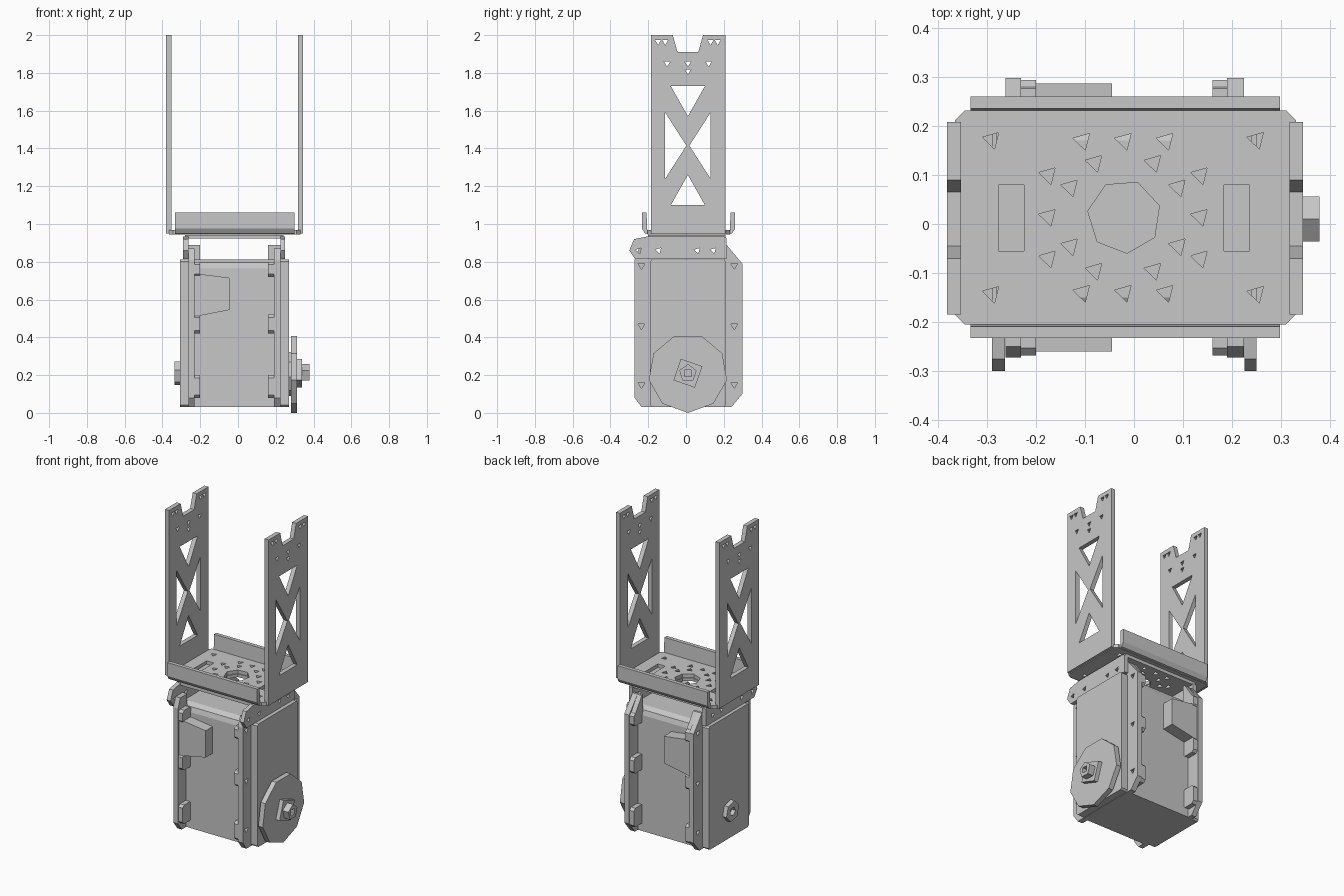
import bpy
import math
from mathutils import Matrix, Vector

cube = bpy.data.objects.get("Cube")
if cube:
    bpy.data.objects.remove(cube, do_unlink=True)

GREY = (0.57, 0.57, 0.57, 1)
metal = bpy.data.materials.new("plain grey")
metal.use_nodes = True
metal.diffuse_color = GREY
metal.node_tree.nodes["Principled BSDF"].inputs["Base Color"].default_value = GREY

# World directions of a profile's u, v and depth for each extrusion axis
X, Y, Z = Vector((1, 0, 0)), Vector((0, 1, 0)), Vector((0, 0, 1))
FRAMES = {"x": (Y, Z, X), "y": (X, Z, -Y), "z": (X, Y, Z)}


def plate(name, axis, lo, hi, outline, holes=()):
    """Extrude a profile with holes from lo to hi along an axis."""
    curve = bpy.data.curves.new(name, "CURVE")
    curve.dimensions = "2D"
    curve.fill_mode = "BOTH"
    curve.extrude = (hi - lo) / 2
    for loop in (outline, *holes):
        spline = curve.splines.new("POLY")
        spline.points.add(len(loop) - 1)
        for point, (u, v) in zip(spline.points, loop):
            point.co = (u, v, 0, 1)
        spline.use_cyclic_u = True
    temp = bpy.data.objects.new("temp", curve)
    bpy.context.collection.objects.link(temp)
    graph = bpy.context.evaluated_depsgraph_get()
    mesh = bpy.data.meshes.new_from_object(temp.evaluated_get(graph))
    bpy.data.objects.remove(temp)
    u, v, w = FRAMES[axis]
    frame = Matrix((u, v, w)).transposed().to_4x4()
    depth = (lo + hi) / 2 * (-1 if axis == "y" else 1)
    mesh.transform(frame @ Matrix.Translation((0, 0, depth)))
    mesh.name = name
    mesh.shade_flat()
    mesh.materials.clear()
    mesh.materials.append(metal)
    bpy.context.collection.objects.link(bpy.data.objects.new(name, mesh))


def ngon(u, v, radius, sides=3, turn=0.8):
    return [(u + radius * math.cos(turn + math.tau * i / sides),
             v + radius * math.sin(turn + math.tau * i / sides)) for i in range(sides)]


def rect(u0, u1, v0, v1, cut=0.0):
    """Rectangle, with chamfered corners if cut is given."""
    if not cut:
        return [(u0, v0), (u1, v0), (u1, v1), (u0, v1)]
    return [(u0 + cut, v0), (u1 - cut, v0), (u1, v0 + cut), (u1, v1 - cut),
            (u1 - cut, v1), (u0 + cut, v1), (u0, v1 - cut), (u0, v0 + cut)]


# Upright arms with a notched top and triangular lightening holes
MID = 0.01
DOWN = -math.pi / 2
arm = [(-.185, .95), (.208, .95), (.208, 2), (.09, 2), (.065, 1.91),
       (-.045, 1.91), (-.07, 2), (-.185, 2)]
windows = [[(MID - .09, 1.73), (MID + .09, 1.73), (MID, 1.57)],
           [(MID - .09, 1.1), (MID + .09, 1.1), (MID, 1.26)]]
windows += [[(MID + s * .12, 1.59), (MID + s * .12, 1.24), (MID + s * .008, 1.415)]
            for s in (-1, 1)]
pins = [(MID + s * d, z) for s in (-1, 1) for d, z in ((.12, 1.965), (.158, 1.965), (.11, 1.85))]
pins += [(MID, 1.85), (MID, 1.808)]
windows += [ngon(y, z, .018, 3, DOWN) for y, z in pins]
plate("right_arm", "x", -.381, -.353, arm, windows)
plate("left_arm", "x", .317, .345, arm, windows)

# Tray floor with its bolt pattern, slots and centre hole
CX, CY = -.02, .015
spots = set()
for a, b in ((.155, 0), (.155, .085), (.11, .06)):
    for s in (-1, 1):
        for t in (-1, 1):
            spots |= {(s * a, t * b), (t * b, s * a)}
bolts = [ngon(CX + a, CY + b, .02) for a, b in sorted(spots)]
corners = [ngon(CX + s * .27, CY + t * .157, .02) for s in (-1, 1) for t in (-1, 1)]
centre = ngon(CX, CY, .075, 7, .3)
slots = [rect(x - .026, x + .026, -.055, .08) for x in (-.25, .21)]
plate("tray_floor", "z", .945, .967, rect(-.365, .33, -.205, .232, .02),
      bolts + corners + slots + [centre])

# Tray lips, bent up from the floor at the front and back
for name, y, out in (("front_lip", -.205, -1), ("back_lip", .232, 1)):
    lip = [(y - out * .01, .945), (y + out * .012, .95), (y + out * .028, .975),
           (y + out * .028, 1.06), (y + out * .004, 1.06), (y, .967)]
    plate(name, "x", -.333, .298, lip)

# Lower saddle bracket: a top plate and two side cheeks
plate("saddle_top", "z", .922, .942, rect(-.28, .24, -.2, .21), bolts + [centre])
cheek = [(-.3, .86), (-.27, .815), (.215, .815), (.215, .925), (.2, .935),
         (-.2, .935), (-.275, .92)]
cheek_holes = [ngon(y, .86, .018) for y in (-.25, -.145, .06, .145)]
plate("right_cheek", "x", -.29, -.263, cheek, cheek_holes)
plate("left_cheek", "x", .225, .25, cheek, cheek_holes)

# Motor case with softened upper edges and raised side panels
core = [(-.19, .03), (.21, .03), (.21, .765), (.2, .795), (.17, .812),
        (-.15, .812), (-.18, .795), (-.19, .765)]
plate("case_core", "x", -.255, .215, core)
plate("right_panel", "x", -.308, -.25, rect(-.19, .21, .032, .812, .01))
plate("left_panel", "x", .21, .27, rect(-.19, .21, .032, .812, .01))

# Corner flanges, with thicker bosses around the screws
flange = [(-.235, .03), (.24, .03), (.298, .1), (.298, .79), (.215, .89), (.2, .89),
          (.2, .8), (-.18, .8), (-.18, .87), (-.25, .87), (-.272, .81), (-.272, .08)]
screws = [ngon(y, z, .02, 3, DOWN) for y in (-.236, .255) for z in (.15, .46, .78)]
for side, x0, x1, b0, b1 in (("right", -.262, -.23, -.24, -.2), ("left", .19, .224, .16, .2)):
    plate(side + "_flange", "x", x0, x1, flange, screws)
    for face, y0, y1 in (("front", -.268, -.18), ("back", .2, .294)):
        for level, z0, z1 in (("lower", .08, .2), ("middle", .42, .52), ("upper", .72, .8)):
            plate(f"{side}_{face}_{level}_boss", "x", b0, b1, rect(y0, y1, z0, z1, .015))
    # Upright ears reaching up to the saddle
    ear = [(.2, .78), (.29, .78), (.215, .89), (.2, .89)]
    plate(side + "_back_ear", "x", b0, b1, ear)

# Cable sockets on the front and back
socket = [(-.24, .755), (-.2, .735), (-.045, .715), (-.045, .545), (-.2, .515), (-.24, .5)]
plate("front_socket", "y", -.26, -.18, socket)
plate("back_socket", "y", .2, .287, socket)

# Output horn with its hub and hollow shaft end
HY, HZ = .01, .21
plate("horn_disc", "x", .28, .312, ngon(HY, HZ, .21, 9, DOWN))
plate("horn_spacer", "x", .26, .285, ngon(HY, HZ, .12, 9, DOWN))
plate("horn_hub", "x", .31, .338, ngon(HY, HZ, .085, 4, .45))
plate("horn_shaft", "x", .335, .378, ngon(HY, HZ, .048, 5, .3), [ngon(HY, HZ, .025, 4)])

# Idler boss on the opposite side
plate("idler_hub", "x", -.335, -.3, ngon(HY, HZ, .065, 6), [ngon(HY, HZ, .028, 5)])
